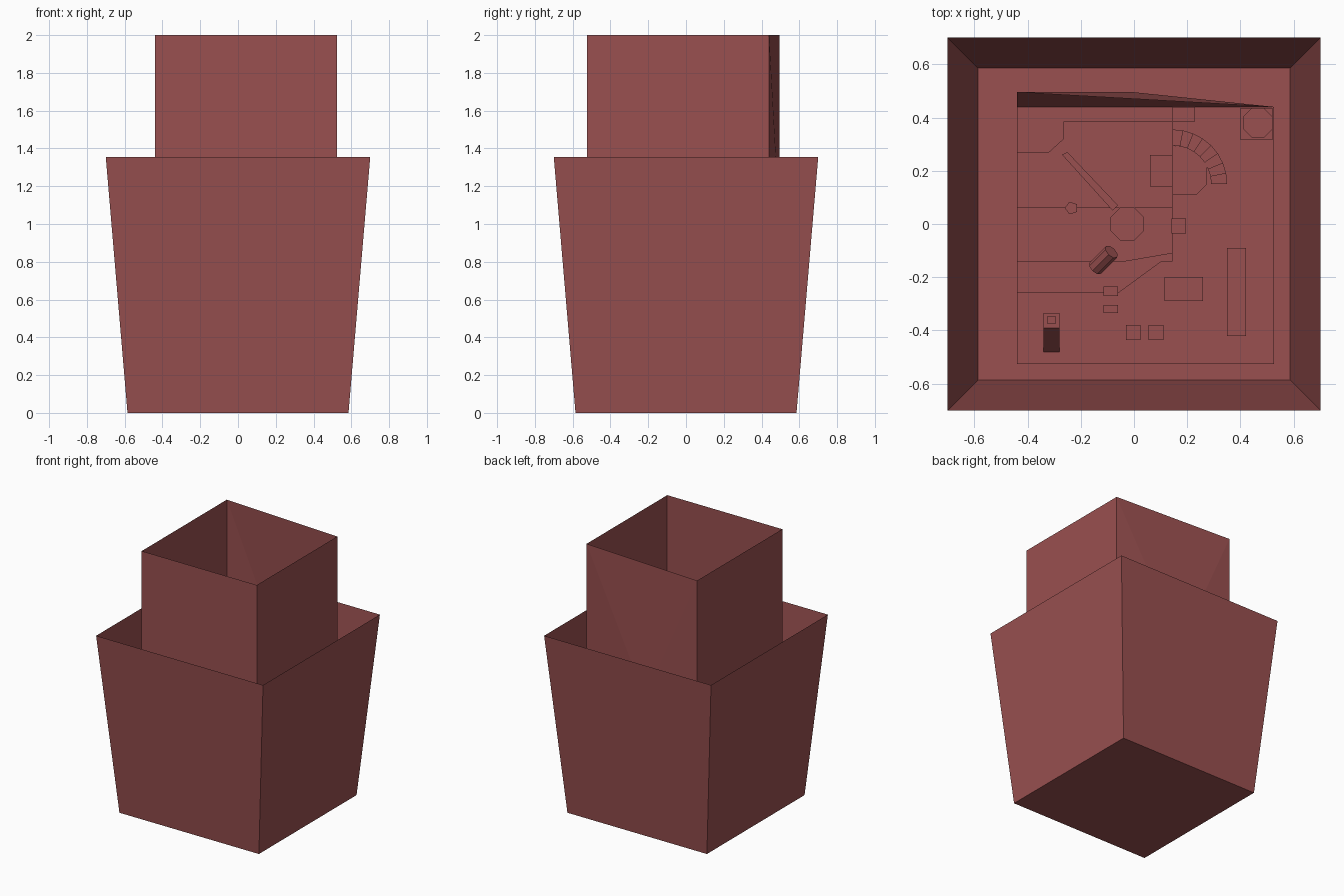
import bpy, bmesh
from math import cos, sin, pi, radians
from mathutils import Matrix, Vector

if "Cube" in bpy.data.objects:
    bpy.data.objects.remove(bpy.data.objects["Cube"], do_unlink=True)

red = bpy.data.materials.new("brick_red")
red.use_nodes = True
COLOUR = (0.32, 0.08, 0.08, 1)
red.diffuse_color = COLOUR
red.node_tree.nodes["Principled BSDF"].inputs["Base Color"].default_value = COLOUR

FLOOR, RIM, TOP = 0.76, 1.355, 2.0
LEFT, RIGHT, FRONT, BACK, BULGE = -0.44, 0.525, -0.525, 0.44, 0.495


def mesh_object(name, verts, faces):
    mesh = bpy.data.meshes.new(name)
    mesh.from_pydata(verts, [], faces)
    mesh.materials.append(red)
    obj = bpy.data.objects.new(name, mesh)
    bpy.context.collection.objects.link(obj)
    return obj


def prism(name, outline, z0, z1):
    """Upright solid on any outline."""
    n = len(outline)
    verts = [(x, y, z) for z in (z0, z1) for x, y in outline]
    faces = [tuple(reversed(range(n))), tuple(range(n, 2 * n))]
    faces += [(i, (i + 1) % n, n + (i + 1) % n, n + i) for i in range(n)]
    return mesh_object(name, verts, faces)


def block(name, x0, x1, y0, y1, height, base=FLOOR):
    return prism(name, [(x0, y0), (x1, y0), (x1, y1), (x0, y1)], base, base + height)


def polygon(cx, cy, r, sides):
    return [(cx + r * cos(2 * pi * (i + 0.5) / sides),
             cy + r * sin(2 * pi * (i + 0.5) / sides)) for i in range(sides)]


# Flared outer shell, open at the top
ring = [(-1, -1), (1, -1), (1, 1), (-1, 1)]
shell = [(x * r, y * r, z) for r, z in ((0.585, 0), (0.70, RIM)) for x, y in ring]
mesh_object("outer_shell", shell,
            [(3, 2, 1, 0)] + [(i, (i + 1) % 4, 4 + (i + 1) % 4, 4 + i) for i in range(4)])

# Inner room, open at the top, with a bulging back wall
room = [(LEFT, FRONT, FLOOR), (RIGHT, FRONT, FLOOR), (RIGHT, BACK, FLOOR), (LEFT, BACK, FLOOR),
        (LEFT, FRONT, TOP), (RIGHT, FRONT, TOP), (RIGHT, BACK, TOP), (LEFT, BULGE, TOP),
        (LEFT, BULGE, 1.0), (0, BULGE, 1.0), (0, BACK, FLOOR)]
mesh_object("inner_room", room, [
    (0, 1, 2, 10, 3), (0, 1, 5, 4), (1, 2, 6, 5), (0, 4, 7, 8, 3),
    (7, 9, 8), (7, 6, 9), (6, 2, 9), (8, 9, 10, 3), (9, 2, 10)])

# Stepped floor levels along the left wall
prism("back_terrace", [(LEFT, 0.06), (0.145, 0.06), (0.145, 0.385), (-0.265, 0.385),
                       (-0.265, 0.32), (-0.32, 0.27), (LEFT, 0.27)], FLOOR, FLOOR + 0.03)
prism("middle_terrace", [(LEFT, -0.14), (-0.03, -0.14), (0.145, -0.11), (0.145, 0.06),
                         (LEFT, 0.06)], FLOOR, FLOOR + 0.02)
prism("front_terrace", [(LEFT, -0.26), (-0.06, -0.26), (0.145, -0.11), (0.145, -0.14),
                        (LEFT, -0.14)], FLOOR, FLOOR + 0.01)
prism("diagonal_walkway", [(-0.27, 0.26), (-0.08, 0.05), (-0.06, 0.07), (-0.25, 0.27)],
      FLOOR, FLOOR + 0.05)
prism("octagon_platform", polygon(-0.025, 0, 0.068, 8), FLOOR, FLOOR + 0.06)
prism("small_pentagon", polygon(-0.235, 0.06, 0.025, 5), FLOOR, FLOOR + 0.05)

# Crates and columns
for name, *size in (
        ("long_crate", 0.115, 0.26, -0.29, -0.20, 0.05),
        ("tall_partition", 0.35, 0.42, -0.42, -0.09, 0.08),
        ("side_crate", 0.14, 0.195, -0.035, 0.02, 0.05),
        ("upper_crate", -0.115, -0.06, -0.27, -0.235, 0.05),
        ("lower_crate", -0.115, -0.06, -0.335, -0.305, 0.05),
        ("front_crate", -0.03, 0.025, -0.435, -0.38, 0.05),
        ("little_crate", 0.055, 0.11, -0.435, -0.38, 0.03),
        ("platform_block", 0.06, 0.145, 0.14, 0.26, 0.06),
        ("back_block", 0.145, 0.23, 0.385, 0.44, 0.06),
        ("corner_plinth", 0.40, 0.52, 0.315, 0.435, 0.02)):
    block(name, *size)
prism("corner_column", polygon(0.465, 0.38, 0.06, 8), FLOOR, FLOOR + 0.10)

# Ramp with a small hatch above it
mesh_object("ramp", [(-0.34, -0.48, FLOOR), (-0.28, -0.48, FLOOR),
                     (-0.34, -0.39, FLOOR + 0.12), (-0.28, -0.39, FLOOR + 0.12),
                     (-0.34, -0.39, FLOOR), (-0.28, -0.39, FLOOR)],
            [(0, 1, 3, 2), (0, 2, 4), (1, 5, 3), (2, 3, 5, 4)])
block("ramp_landing", -0.34, -0.28, -0.39, -0.335, 0.12)
block("landing_hatch", -0.325, -0.295, -0.375, -0.345, 0.01, FLOOR + 0.12)

# Curved stair rising around the platform
steps = 8
for i in range(steps):
    a, b = (radians(90 * k / steps) for k in (i, i + 1))
    outline = [(0.145 + r * cos(t), 0.15 + r * sin(t))
               for r, t in ((0.145, a), (0.205, a), (0.205, b), (0.145, b))]
    prism(f"curved_step_{i + 1}", outline, FLOOR, FLOOR + 0.015 * (i + 1))
prism("stair_core", [(0.145, 0.11), (0.235, 0.11), (0.275, 0.15), (0.275, 0.25),
                     (0.235, 0.285), (0.145, 0.295)], FLOOR, FLOOR + 0.05)

# Tilted barrel
bm = bmesh.new()
bmesh.ops.create_cone(bm, cap_ends=True, segments=8, radius1=0.03, radius2=0.03, depth=0.10)
tilt = Vector((0.6, 0.6, 0.5)).to_track_quat("Z", "Y").to_matrix().to_4x4()
bmesh.ops.transform(bm, verts=bm.verts,
                    matrix=Matrix.Translation((-0.115, -0.135, FLOOR + 0.06)) @ tilt)
barrel = mesh_object("tilted_barrel", [], [])
bm.to_mesh(barrel.data)
bm.free()
